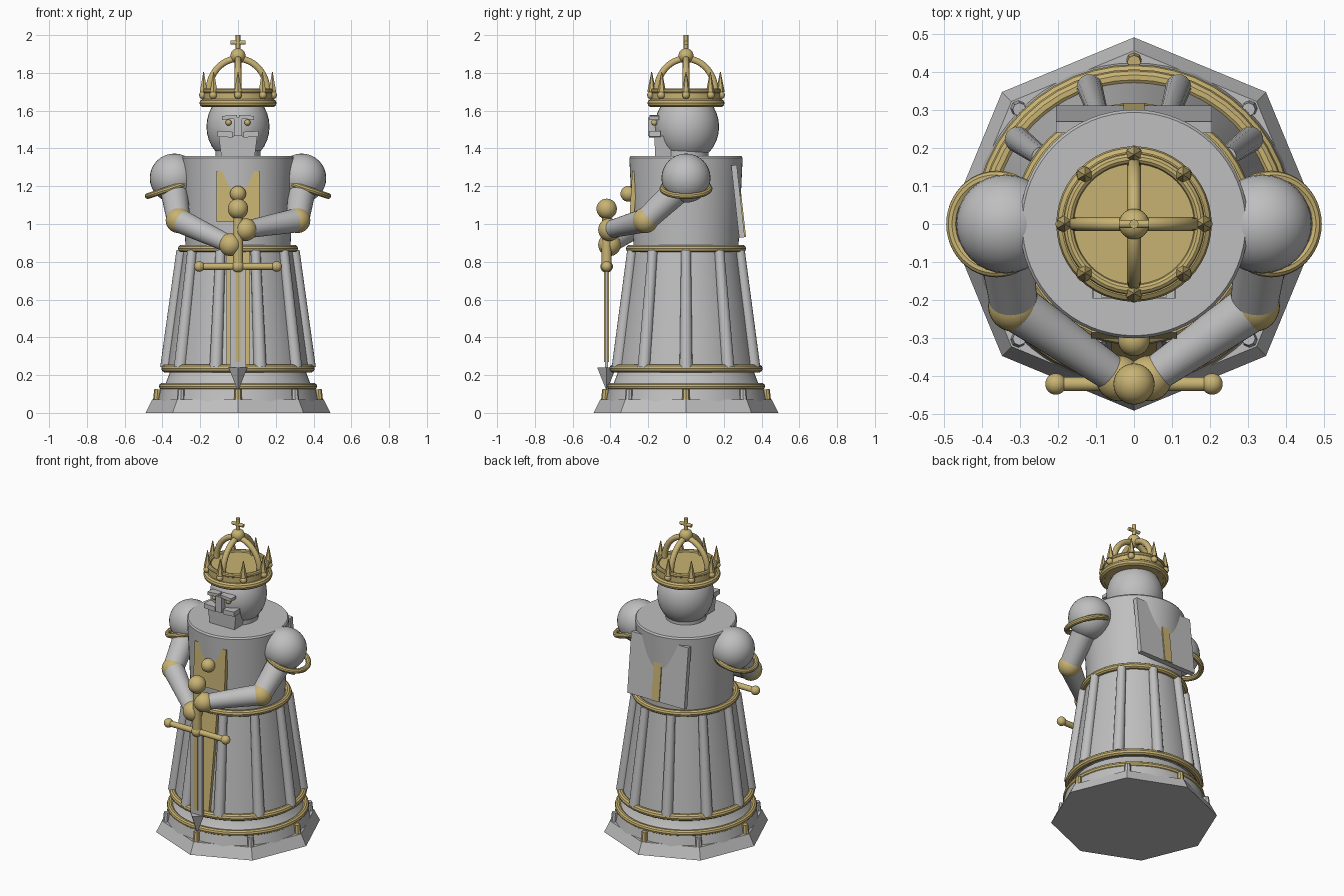
import bpy
import bmesh
import math
from mathutils import Vector

cube = bpy.data.objects.get("Cube")
if cube:
    bpy.data.objects.remove(cube, do_unlink=True)


def make_material(name, rgb):
    m = bpy.data.materials.new(name)
    m.use_nodes = True
    m.diffuse_color = (*rgb, 1)
    m.node_tree.nodes["Principled BSDF"].inputs["Base Color"].default_value = (*rgb, 1)
    return m


GREY = make_material("pale grey", (0.52, 0.52, 0.52))
GOLD = make_material("gold", (0.58, 0.45, 0.17))


def finish(name, mat, smooth=True):
    ob = bpy.context.object
    ob.name = name
    ob.data.materials.append(mat)
    if smooth:
        bpy.ops.object.shade_smooth_by_angle(angle=math.radians(35))
    return ob


def ball(name, loc, r, mat, scale=(1, 1, 1)):
    bpy.ops.mesh.primitive_uv_sphere_add(segments=32, ring_count=16, radius=r, location=loc)
    bpy.context.object.scale = scale
    return finish(name, mat)


def tube(name, start, end, r1, r2, mat, sides=32, smooth=True):
    """Tapered cylinder between two points."""
    a, b = Vector(start), Vector(end)
    bpy.ops.mesh.primitive_cone_add(vertices=sides, radius1=r1, radius2=r2,
                                    depth=(b - a).length, location=(a + b) / 2)
    bpy.context.object.rotation_euler = (b - a).to_track_quat("Z", "Y").to_euler()
    return finish(name, mat, smooth)


def ring(name, loc, major, minor, mat, tilt=0):
    bpy.ops.mesh.primitive_torus_add(major_segments=48, minor_segments=10, location=loc,
                                     rotation=(0, tilt, 0), major_radius=major, minor_radius=minor)
    return finish(name, mat)


def box(name, loc, size, mat, tilt_x=0, tilt_y=0):
    bpy.ops.mesh.primitive_cube_add(size=1, location=loc, rotation=(tilt_x, tilt_y, 0))
    bpy.context.object.scale = size
    return finish(name, mat, False)


def lathe(name, profile, sides, mat):
    """Closed solid of revolution from (radius, height) pairs."""
    bm = bmesh.new()
    loops = []
    for r, z in profile:
        loops.append([bm.verts.new((r * math.cos(math.tau * i / sides),
                                    r * math.sin(math.tau * i / sides), z))
                      for i in range(sides)])
    for low, high in zip(loops, loops[1:]):
        for i in range(sides):
            j = (i + 1) % sides
            bm.faces.new((low[i], low[j], high[j], high[i]))
    bm.faces.new(loops[0][::-1])
    bm.faces.new(loops[-1])
    me = bpy.data.meshes.new(name)
    bm.to_mesh(me)
    bm.free()
    ob = bpy.data.objects.new(name, me)
    bpy.context.collection.objects.link(ob)
    bpy.ops.object.select_all(action="DESELECT")
    ob.select_set(True)
    bpy.context.view_layer.objects.active = ob
    return finish(name, mat, sides > 8)


def polar(r, angle, z):
    """Point at an angle measured from the front."""
    return (r * math.sin(angle), -r * math.cos(angle), z)


# Base, plinth and pegs
lathe("base", [(0.49, 0), (0.455, 0.07)], 8, GREY)
lathe("plinth", [(0.425, 0.06), (0.41, 0.13), (0.385, 0.15), (0.355, 0.23)], 64, GREY)
ring("plinth_ring", (0, 0, 0.14), 0.4, 0.019, GOLD)
for i in range(8):
    a = math.tau * i / 8
    tube("base_peg", polar(0.43, a, 0.06), polar(0.425, a, 0.125), 0.021, 0.018,
         GREY if i % 2 else GOLD, 8)

# Skirt with raised flutes and a front sash
lathe("skirt", [(0.375, 0.22), (0.285, 0.88)], 64, GREY)
ring("hem_ring", (0, 0, 0.235), 0.385, 0.021, GOLD)
ring("waist_ring", (0, 0, 0.87), 0.298, 0.02, GOLD)
for i in range(10):
    a = math.tau * (i + 0.5) / 10
    tube("skirt_flute", polar(0.378, a, 0.24), polar(0.3, a, 0.86), 0.034, 0.026, GREY, 16)
box("front_sash", (0, -0.335, 0.55), (0.12, 0.02, 0.64), GOLD, tilt_x=-math.atan2(0.09, 0.66))

# Torso, chest plate and back panel
lathe("torso", [(0.277, 0.86), (0.3, 1.35), (0.293, 1.36)], 64, GREY)
box("chest_plate", (0, -0.28, 1.145), (0.225, 0.025, 0.27), GOLD, tilt_x=-0.06)
ball("chest_boss", (0, -0.305, 1.16), 0.042, GOLD)
box("back_panel", (0, 0.275, 1.12), (0.41, 0.03, 0.385), GREY, tilt_x=0.11)
box("back_stripe", (0, 0.289, 1.1), (0.055, 0.02, 0.34), GOLD, tilt_x=0.11)

# Arms, both hands meeting on the sword
for side, label, hand_z in ((-1, "right", 0.89), (1, "left", 0.97)):
    shoulder = (side * 0.345, 0, 1.22)
    elbow = (side * 0.315, -0.215, 1.02)
    hand = (side * 0.04, -0.405, hand_z)
    ball(label + "_shoulder", (side * 0.337, 0, 1.243), 0.13, GREY)
    ring(label + "_shoulder_ring", (side * 0.36, 0, 1.187), 0.124, 0.016, GOLD, tilt=side * 0.32)
    tube(label + "_upper_arm", shoulder, elbow, 0.075, 0.062, GREY)
    ball(label + "_elbow", elbow, 0.068, GOLD)
    tube(label + "_forearm", elbow, hand, 0.064, 0.046, GREY)
    ball(label + "_hand", hand, 0.06, GOLD)

# Sword
Y = -0.42
ball("sword_pommel", (0, Y, 1.08), 0.054, GOLD)
tube("sword_grip", (0, Y, 0.78), (0, Y, 1.06), 0.027, 0.024, GOLD)
tube("sword_guard", (-0.2, Y, 0.775), (0.2, Y, 0.775), 0.018, 0.018, GOLD)
for x, r in ((-0.205, 0.028), (0, 0.033), (0.205, 0.028)):
    ball("guard_ball", (x, Y, 0.775), r, GOLD)
box("sword_blade", (0, Y, 0.505), (0.085, 0.016, 0.53), GREY)
box("blade_ridge", (0, Y, 0.515), (0.026, 0.026, 0.49), GOLD)
tube("sword_tip", (0, Y, 0.24), (0, Y, 0.115), 0.05, 0, GREY, 4, False)

# Head and face
ball("head", (0, 0.005, 1.515), 0.167, GREY, (1, 1.02, 1.12))
tube("neck", (0, 0, 1.34), (0, 0, 1.42), 0.12, 0.12, GREY)
beard = box("beard", (0, -0.125, 1.412), (0.205, 0.085, 0.11), GREY)
for v in beard.data.vertices:
    if v.co.z < 0:
        v.co.x *= 0.86
        v.co.y += 0.05
box("nose", (0, -0.178, 1.515), (0.042, 0.045, 0.1), GREY)
for s in (-1, 1):
    box("moustache", (s * 0.068, -0.165, 1.475), (0.08, 0.06, 0.03), GREY, tilt_y=s * -0.05)
    box("brow", (s * 0.045, -0.168, 1.565), (0.08, 0.05, 0.02), GREY, tilt_y=s * 0.08)
    ball("eye", (s * 0.05, -0.168, 1.537), 0.016, GOLD)

# Crown band, points and beads
lathe("crown_band", [(0.18, 1.62), (0.18, 1.705)], 64, GOLD)
ring("crown_lower_ring", (0, 0, 1.64), 0.182, 0.022, GOLD)
ring("crown_upper_ring", (0, 0, 1.705), 0.172, 0.014, GOLD)
for i in range(8):
    a = math.tau * i / 8
    tube("crown_point", polar(0.182, a, 1.7), polar(0.182, a, 1.805), 0.023, 0.002, GOLD, 6, False)
    ball("crown_bead", polar(0.186, a, 1.682), 0.02, GOLD)

# Two crossing crown arches
for name, dx, dy in (("crown_arch_side", 1, 0), ("crown_arch_front", 0, 1)):
    curve = bpy.data.curves.new(name, "CURVE")
    curve.dimensions = "3D"
    curve.bevel_depth = 0.018
    curve.bevel_resolution = 3
    spline = curve.splines.new("POLY")
    spline.points.add(24)
    for i, p in enumerate(spline.points):
        t = math.pi * i / 24
        r = 0.155 * math.cos(t)
        p.co = (r * dx, r * dy, 1.7 + 0.175 * math.sin(t), 1)
    curve.materials.append(GOLD)
    bpy.context.collection.objects.link(bpy.data.objects.new(name, curve))

# Orb and cross
ball("crown_orb", (0, 0, 1.89), 0.04, GOLD)
tube("cross_upright", (0, 0, 1.91), (0, 0, 2.0), 0.012, 0.012, GOLD, 12)
tube("cross_bar", (-0.04, 0, 1.96), (0.04, 0, 1.96), 0.011, 0.011, GOLD, 12)
